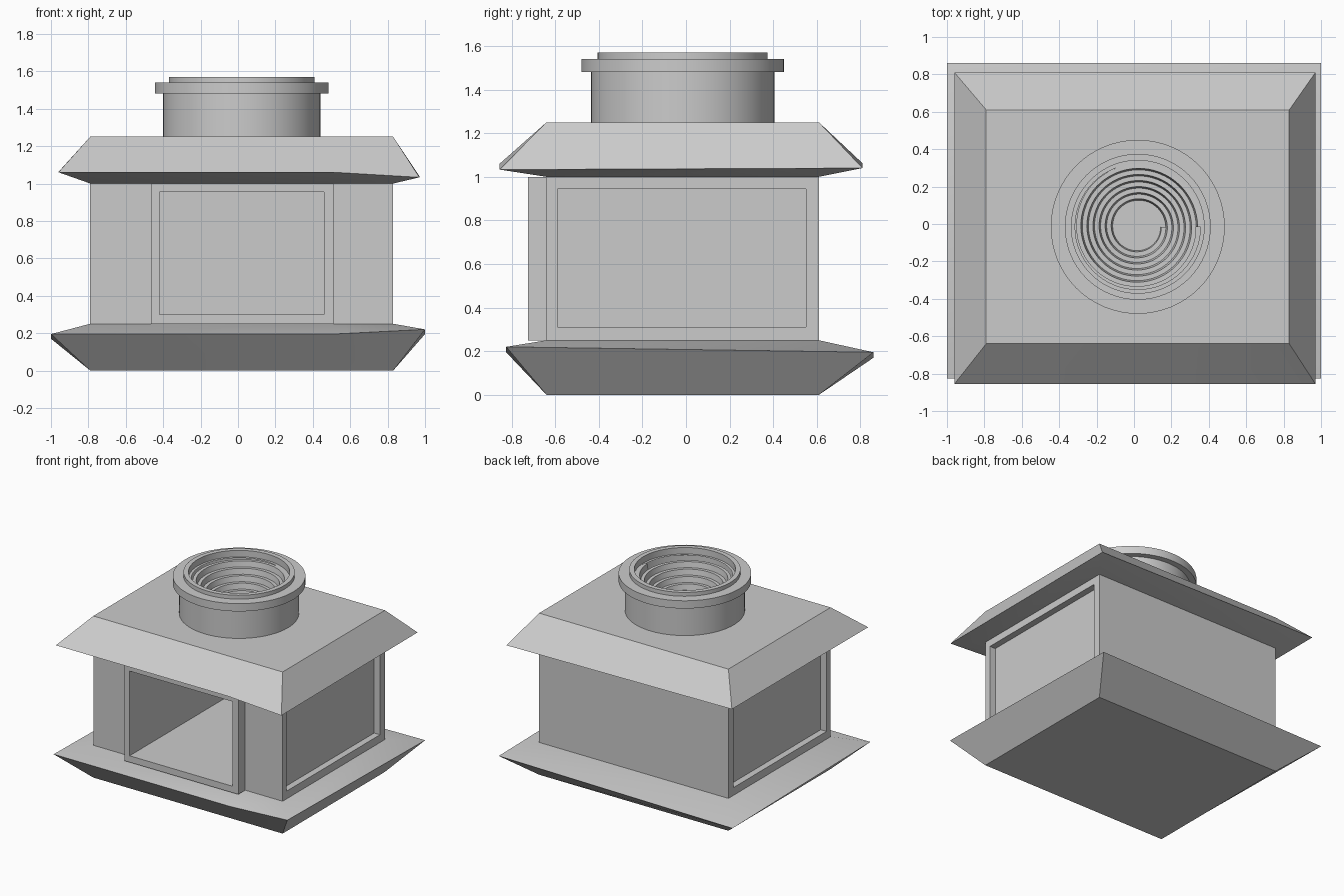
import bpy, bmesh, math

if "Cube" in bpy.data.objects:
    bpy.data.objects.remove(bpy.data.objects["Cube"])

X0, X1, Y0, Y1 = -0.79, 0.83, -0.64, 0.61   # main wall footprint
DOOR = 0.51                                  # right edge of the front frame


def make(name, verts, faces, smooth=False):
    mesh = bpy.data.meshes.new(name)
    mesh.from_pydata(verts, [], faces)
    bm = bmesh.new()
    bm.from_mesh(mesh)
    bmesh.ops.remove_doubles(bm, verts=bm.verts, dist=1e-5)
    bmesh.ops.recalc_face_normals(bm, faces=bm.faces)
    bm.to_mesh(mesh)
    bm.free()
    ob = bpy.data.objects.new(name, mesh)
    bpy.context.collection.objects.link(ob)
    bpy.ops.object.select_all(action='DESELECT')
    bpy.context.view_layer.objects.active = ob
    ob.select_set(True)
    if smooth:
        bpy.ops.object.shade_smooth_by_angle(angle=math.radians(30))
    return ob


def box(name, x0, x1, y0, y1, z0, z1):
    v = [(x, y, z) for z in (z0, z1) for x, y in ((x0, y0), (x1, y0), (x1, y1), (x0, y1))]
    f = [(3, 2, 1, 0), (4, 5, 6, 7)] + [(i, (i + 1) % 4, 4 + (i + 1) % 4, 4 + i) for i in range(4)]
    return make(name, v, f)


def ring(x0, x1, y0, y1, zs):
    pts = ((x0, y0), (DOOR, y0), (x1, y0), (x1, y1), (x0, y1))
    return [(x, y, z) for (x, y), z in zip(pts, zs)]


def loft(name, rings):
    n = len(rings[0])
    v = [p for r in rings for p in r]
    f = [(k * n + i, k * n + (i + 1) % n, (k + 1) * n + (i + 1) % n, (k + 1) * n + i)
         for k in range(len(rings) - 1) for i in range(n)]
    f += [tuple(reversed(range(n))), tuple(range(len(v) - n, len(v)))]
    return make(name, v, f, True)


def cut(ob, *dims):
    cutter = box("cutter", *dims)
    cutter.hide_render = True
    mod = ob.modifiers.new("cut", 'BOOLEAN')
    mod.operation, mod.solver, mod.object = 'DIFFERENCE', 'EXACT', cutter
    bpy.context.view_layer.objects.active = ob
    bpy.ops.object.modifier_apply(modifier=mod.name)
    bpy.data.objects.remove(cutter)


def wall(z):
    return ring(X0, X1, Y0, Y1, [z] * 5)


# flared base and roof, each with slightly uneven rim corners
loft("base", [wall(0), ring(-1, 1, -0.825, 0.86, (0.195, 0.195, 0.22, 0.195, 0.17)), wall(0.25)])
loft("roof", [wall(1.0), ring(-0.96, 0.97, -0.855, 0.81, (1.06, 1.06, 1.033, 1.04, 1.062)), wall(1.25)])

# walls with deep front opening and shallow side panels
walls = box("walls", X0, X1, Y0, Y1, 0.25, 1.0)
front_hole = (-0.42, 0.46, -0.9, 0.56, 0.30, 0.955)
cut(walls, *front_hole)
cut(walls, X1 - 0.05, X1 + 0.2, -0.59, 0.55, 0.31, 0.945)
cut(walls, X0 - 0.2, X0 + 0.05, -0.59, 0.55, 0.31, 0.945)

# projecting front frame
frame = box("front_frame", -0.465, DOOR, -0.725, Y0, 0.25, 1.0)
cut(frame, *front_hole)

# chimney: turned profile
CX, CY, N = 0.02, -0.015, 64
profile = [(0.42, 1.25), (0.42, 1.48), (0.465, 1.48), (0.465, 1.54),
           (0.39, 1.54), (0.39, 1.57), (0.355, 1.57), (0.355, 1.52), (0.335, 1.52)]


def polar(r, a, z):
    return (CX + r * math.cos(a), CY + r * math.sin(a), z)


verts = [polar(r, 2 * math.pi * i / N, z) for r, z in profile for i in range(N)]
faces = [(k * N + i, k * N + (i + 1) % N, (k + 1) * N + (i + 1) % N, (k + 1) * N + i)
         for k in range(len(profile) - 1) for i in range(N)]
make("chimney", verts, faces, True)

# stepped spiral funnel inside the chimney
TURNS, R0, R1, Z0, Z1 = 6, 0.345, 0.15, 1.525, 1.27
dr, dz = (R0 - R1) / TURNS, (Z0 - Z1) / TURNS
verts, faces = [], []
for i in range(TURNS * N + 1):
    t, a = i / N, 2 * math.pi * i / N
    r, z = R0 - dr * t, Z0 - dz * t
    verts += [polar(r, a, z), polar(r - dr * 0.75, a, z), polar(r - dr, a, z - dz)]
    if i:
        b = 3 * i
        faces += [(b - 3, b, b + 1, b - 2), (b - 2, b + 1, b + 2, b - 1)]
make("spiral_funnel", verts, faces, True)

# funnel floor
make("funnel_floor", [polar(0.16, 2 * math.pi * i / N, Z1 - dz) for i in range(N)], [tuple(range(N))])
